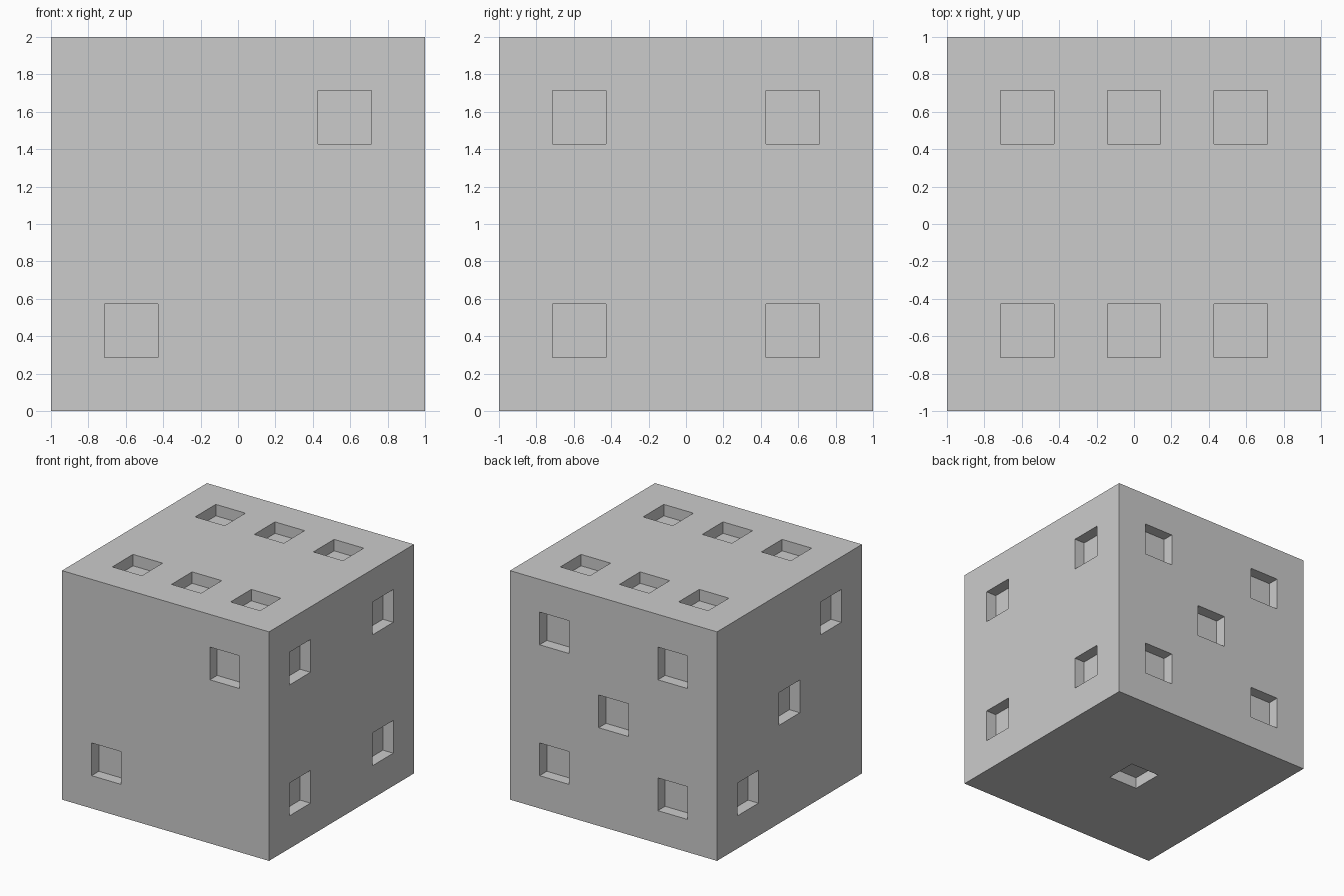
import bpy
import bmesh
from mathutils import Vector

if "Cube" in bpy.data.objects:
    bpy.data.objects.remove(bpy.data.objects["Cube"])

CELL = 2 / 7      # pit width; each side is a 7 x 7 grid
P = 2 * CELL      # pit offset from the side's centre
DEPTH = 0.1


def add_box(bm, lo, hi):
    verts = bmesh.ops.create_cube(bm, size=1)["verts"]
    for v in verts:
        v.co = Vector([lo[i] if v.co[i] < 0 else hi[i] for i in range(3)])


def make_object(name, bm):
    mesh = bpy.data.meshes.new(name)
    bm.to_mesh(mesh)
    bm.free()
    obj = bpy.data.objects.new(name, mesh)
    bpy.context.collection.objects.link(obj)
    obj.location.z = 1
    return obj


# Die body
bm = bmesh.new()
add_box(bm, (-1, -1, -1), (1, 1, 1))
die = make_object("die_body", bm)

# Pit positions per side: (axis, direction) -> coordinates on the other two axes
four = [(a, b) for a in (-P, P) for b in (-P, P)]
sides = {
    (1, -1): [(-P, -P), (P, P)],                           # front: two
    (1, 1): four + [(0, 0)],                               # back: five
    (0, 1): four,                                          # right: four
    (0, -1): [(-P, P), (0, 0), (P, -P)],                   # left: three
    (2, 1): [(a, b) for a in (-P, 0, P) for b in (-P, P)], # top: six
    (2, -1): [(0, 0)],                                     # bottom: one
}

# Square pit cutters
bm = bmesh.new()
for (axis, sign), spots in sides.items():
    for spot in spots:
        centre = list(spot)
        centre.insert(axis, sign)
        half = [CELL / 2] * 3
        half[axis] = DEPTH
        add_box(bm, [c - h for c, h in zip(centre, half)],
                [c + h for c, h in zip(centre, half)])
cutter = make_object("pit_cutter", bm)
cutter.hide_render = True
cutter.display_type = 'WIRE'

# Carve the pits, then drop the cutter
cut = die.modifiers.new("pits", 'BOOLEAN')
cut.operation = 'DIFFERENCE'
cut.solver = 'EXACT'
cut.object = cutter
bpy.context.view_layer.objects.active = die
die.select_set(True)
bpy.ops.object.modifier_apply(modifier=cut.name)
bpy.data.objects.remove(cutter)
